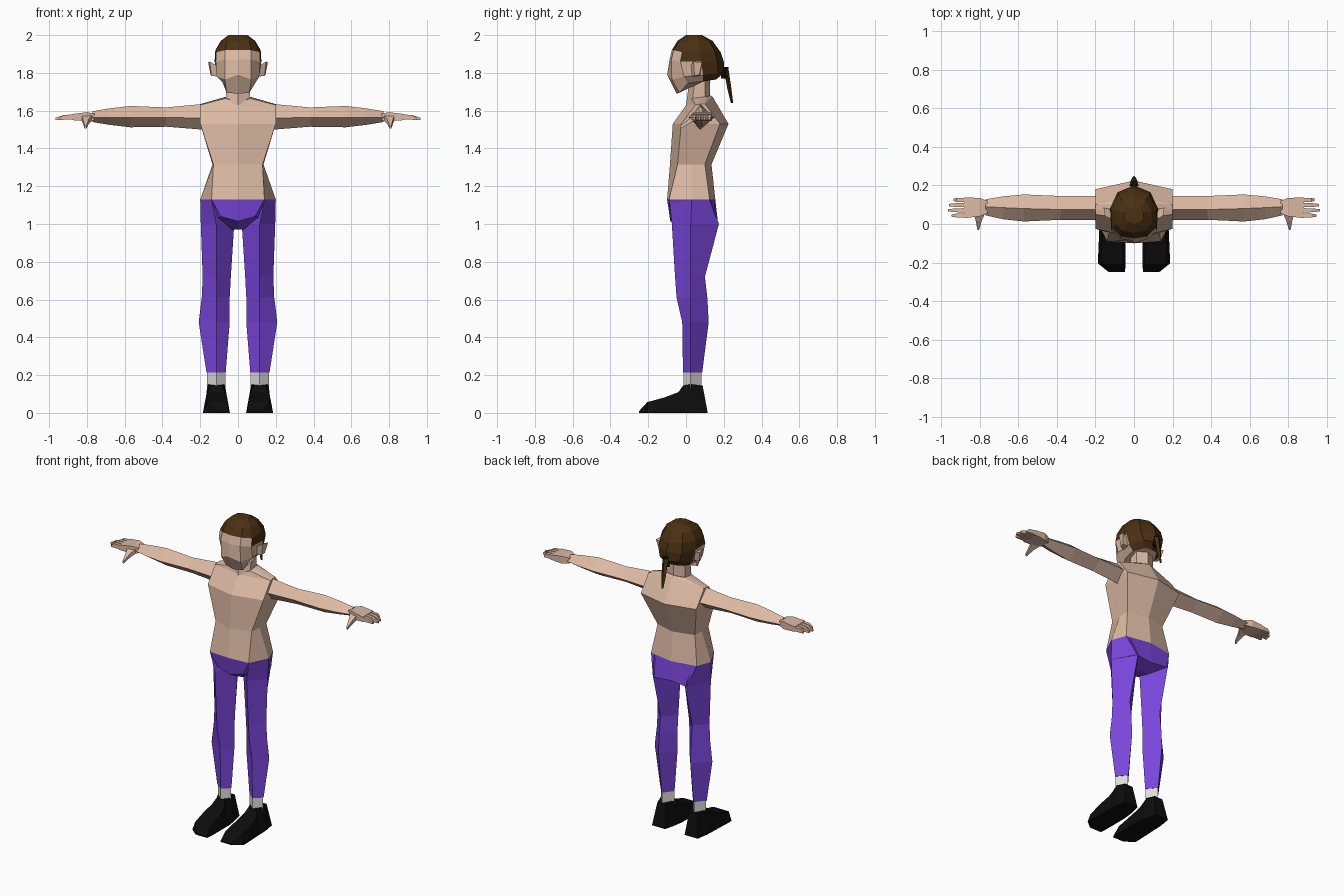
import bpy, bmesh


def material(name, rgb):
    m = bpy.data.materials.new(name)
    m.diffuse_color = (*rgb, 1)
    return m


SKIN = material("skin", (0.72, 0.49, 0.37))
PURPLE = material("purple_cloth", (0.19, 0.06, 0.70))
SOCK = material("light_grey_sock", (0.72, 0.72, 0.70))
BLACK = material("black_shoe", (0.004, 0.004, 0.004))
HAIR = material("brown_hair", (0.068, 0.029, 0.006))


def loft(name, rings, mats, rule=None, flip=1):
    """Skin a stack of equal rings; flip=-1 mirrors the part in x."""
    bm = bmesh.new()
    vs = [[bm.verts.new((x * flip, y, z)) for x, y, z in r] for r in rings]
    n = len(rings[0])
    for a, b in zip(vs, vs[1:]):
        for i in range(n):
            j = (i + 1) % n
            bm.faces.new((a[i], a[j], b[j], b[i]))
    bm.faces.new(vs[0])
    bm.faces.new(vs[-1])
    bmesh.ops.remove_doubles(bm, verts=bm.verts, dist=0.0005)
    bmesh.ops.recalc_face_normals(bm, faces=bm.faces)
    if rule:
        for f in bm.faces:
            f.material_index = rule(f.calc_center_median())
    me = bpy.data.meshes.new(name)
    bm.to_mesh(me)
    bm.free()
    for m in mats:
        me.materials.append(m)
    ob = bpy.data.objects.new(name, me)
    bpy.context.collection.objects.link(ob)
    return ob


def whole(half):
    """Complete a half ring, given from front centre to back centre."""
    return half + [(-x, y, z) for x, y, z in half[-2:0:-1]]


def level(z, *pts):
    return whole([(x, y, z) for x, y in pts])


def x_diamond(x, y0, yr, y1, z0, zm, z1):
    return [(x, yr, z1), (x, y1, zm), (x, yr, z0), (x, y0, zm)]


def z_diamond(z, x0, xr, x1, y0, ym, y1):
    return [(xr, y0, z), (x1, ym, z), (xr, y1, z), (x0, ym, z)]


def box_ring(x, y0, y1, z0, z1):
    return [(x, y0, z0), (x, y1, z0), (x, y1, z1), (x, y0, z1)]


# Torso
hip = [(0, -0.10), (0.14, -0.09), (0.20, 0.03), (0.165, 0.125), (0, 0.155)]
loft("torso", [
    level(1.13, *hip),
    level(1.315, (0, -0.085), (0.13, -0.045), (0.135, 0.03), (0.135, 0.10), (0, 0.135)),
    level(1.53, (0, -0.07), (0.20, -0.025), (0.20, 0.07), (0.20, 0.18), (0, 0.225)),
    whole([(0, 0.005, 1.635), (0.20, 0.05, 1.63), (0.20, 0.075, 1.635),
           (0.20, 0.10, 1.635), (0, 0.14, 1.675)]),
    whole([(0, 0.01, 1.64), (0.065, 0.03, 1.665), (0.07, 0.07, 1.67),
           (0.06, 0.11, 1.675), (0, 0.13, 1.68)]),
], [SKIN])

# Neck
loft("neck", [level(z, (0, y), (0.064, y + 0.03), (0.064, 0.10), (0, 0.128))
              for z, y in ((1.625, 0.0), (1.78, 0.02))], [SKIN])


# Head: scalp and back of the skull take the hair colour
def hair_rule(c):
    return int(c.y > 0.1 or c.z > 1.93 or (c.z > 1.86 and c.y > -0.03))


loft("head", [
    whole([(0, -0.05, 1.69), (0.06, -0.035, 1.695), (0.075, 0.01, 1.745),
           (0.085, 0.09, 1.755), (0.05, 0.15, 1.765), (0, 0.16, 1.765)]),
    whole([(0, -0.10, 1.79), (0.07, -0.075, 1.765), (0.112, -0.01, 1.78),
           (0.113, 0.09, 1.79), (0.07, 0.17, 1.80), (0, 0.20, 1.80)]),
    whole([(0, -0.087, 1.87), (0.07, -0.078, 1.87), (0.118, -0.03, 1.86),
           (0.124, 0.08, 1.86), (0.085, 0.165, 1.86), (0, 0.20, 1.86)]),
    whole([(0, -0.075, 1.92), (0.068, -0.065, 1.92), (0.115, -0.02, 1.91),
           (0.12, 0.07, 1.92), (0.08, 0.15, 1.92), (0, 0.183, 1.91)]),
    whole([(0, -0.045, 1.97), (0.06, -0.035, 1.97), (0.09, 0.0, 1.965),
           (0.09, 0.07, 1.97), (0.06, 0.12, 1.97), (0, 0.14, 1.97)]),
    level(2.0, (0, 0.0), (0.03, 0.01), (0.05, 0.03), (0.05, 0.06), (0.03, 0.08), (0, 0.085)),
], [SKIN, HAIR], hair_rule)

# Ponytail and its band
loft("hair_band", [z_diamond(1.77, -0.025, 0, 0.025, 0.185, 0.20, 0.22),
                   z_diamond(1.83, -0.02, 0, 0.02, 0.19, 0.21, 0.225)], [BLACK])
loft("ponytail", [z_diamond(1.82, -0.02, 0, 0.02, 0.20, 0.213, 0.225),
                  z_diamond(1.72, -0.016, 0, 0.016, 0.218, 0.229, 0.24),
                  z_diamond(1.64, -0.007, 0, 0.007, 0.238, 0.244, 0.25)], [HAIR])

# Trouser seat
loft("trouser_seat", [
    level(1.13, *hip),
    whole([(0, -0.083, 1.015), (0.09, -0.08, 1.04), (0.195, 0.03, 1.0),
           (0.12, 0.17, 1.0), (0, 0.15, 1.0)]),
    whole([(0, 0.0, 0.97), (0.02, 0.01, 0.97), (0.06, 0.035, 0.97),
           (0.03, 0.07, 0.97), (0, 0.08, 0.97)]),
], [PURPLE])

for side, s in (("left", 1), ("right", -1)):
    # Ear
    loft(side + "_ear", [
        [(0.108, 0.03, 1.78), (0.108, 0.075, 1.785), (0.115, 0.075, 1.84), (0.115, 0.025, 1.84)],
        [(0.14, 0.045, 1.785), (0.145, 0.07, 1.79), (0.158, 0.085, 1.855), (0.15, 0.04, 1.86)],
    ], [SKIN], flip=s)

    # Arm
    loft(side + "_arm", [x_diamond(*r) for r in (
        (0.19, 0.02, 0.075, 0.145, 1.50, 1.56, 1.635),
        (0.38, 0.022, 0.075, 0.145, 1.515, 1.565, 1.617),
        (0.57, 0.013, 0.08, 0.153, 1.512, 1.565, 1.625),
        (0.68, 0.025, 0.085, 0.143, 1.525, 1.565, 1.612),
        (0.77, 0.045, 0.09, 0.128, 1.54, 1.565, 1.597))], [SKIN], flip=s)

    # Hand
    loft(side + "_palm", [box_ring(*r) for r in (
        (0.76, 0.055, 0.12, 1.55, 1.585),
        (0.80, 0.04, 0.135, 1.545, 1.592),
        (0.88, 0.03, 0.138, 1.55, 1.582))], [SKIN], flip=s)
    for i, tip in enumerate((0.935, 0.96, 0.965, 0.945)):
        y = 0.125 - i * 0.027
        loft(f"{side}_finger_{i + 1}", [
            box_ring(0.87, y - 0.011, y + 0.011, 1.553, 1.58),
            box_ring(0.92, y - 0.01, y + 0.01, 1.553, 1.577),
            box_ring(tip, y - 0.006, y + 0.006, 1.55, 1.563)], [SKIN], flip=s)
    loft(side + "_thumb", [
        [(0.77, 0.06, 1.55), (0.83, 0.05, 1.55), (0.83, 0.05, 1.58), (0.77, 0.06, 1.58)],
        [(0.79, 0.015, 1.53), (0.82, 0.015, 1.53), (0.82, 0.015, 1.555), (0.79, 0.015, 1.555)],
        [(0.803, -0.03, 1.505), (0.812, -0.03, 1.505),
         (0.812, -0.03, 1.52), (0.803, -0.03, 1.52)]], [SKIN], flip=s)

    # Trouser leg
    loft(side + "_trouser_leg", [z_diamond(*r) for r in (
        (1.125, 0.03, 0.14, 0.20, -0.088, 0.03, 0.13),
        (1.0, 0.02, 0.115, 0.197, -0.075, 0.025, 0.174),
        (0.72, 0.038, 0.115, 0.187, -0.058, 0.025, 0.10),
        (0.61, 0.044, 0.115, 0.192, -0.05, 0.025, 0.113),
        (0.48, 0.044, 0.115, 0.208, -0.02, 0.025, 0.12),
        (0.215, 0.065, 0.115, 0.167, -0.016, 0.025, 0.086))], [PURPLE], flip=s)

    # Sock
    loft(side + "_sock", [z_diamond(z, 0.067, 0.115, 0.163, -0.014, 0.025, 0.083)
                          for z in (0.13, 0.217)], [SOCK], flip=s)

    # Shoe: sections from heel to toe (y, floor half, top half, height)
    def shoe_ring(y0, y1, xi, xo, ti, to, h):
        return [(xi, y0, 0), (xo, y0, 0), (to, y1, h), (ti, y1, h)]

    loft(side + "_shoe", [shoe_ring(*r) for r in (
        (0.115, 0.088, 0.07, 0.165, 0.085, 0.145, 0.145),
        (0.03, 0.03, 0.05, 0.178, 0.07, 0.162, 0.152),
        (-0.03, -0.015, 0.043, 0.18, 0.085, 0.145, 0.145),
        (-0.10, -0.04, 0.043, 0.183, 0.07, 0.16, 0.11),
        (-0.17, -0.11, 0.043, 0.186, 0.06, 0.17, 0.083),
        (-0.205, -0.205, 0.043, 0.186, 0.055, 0.165, 0.057),
        (-0.25, -0.25, 0.047, 0.13, 0.05, 0.125, 0.008))], [BLACK], flip=s)
